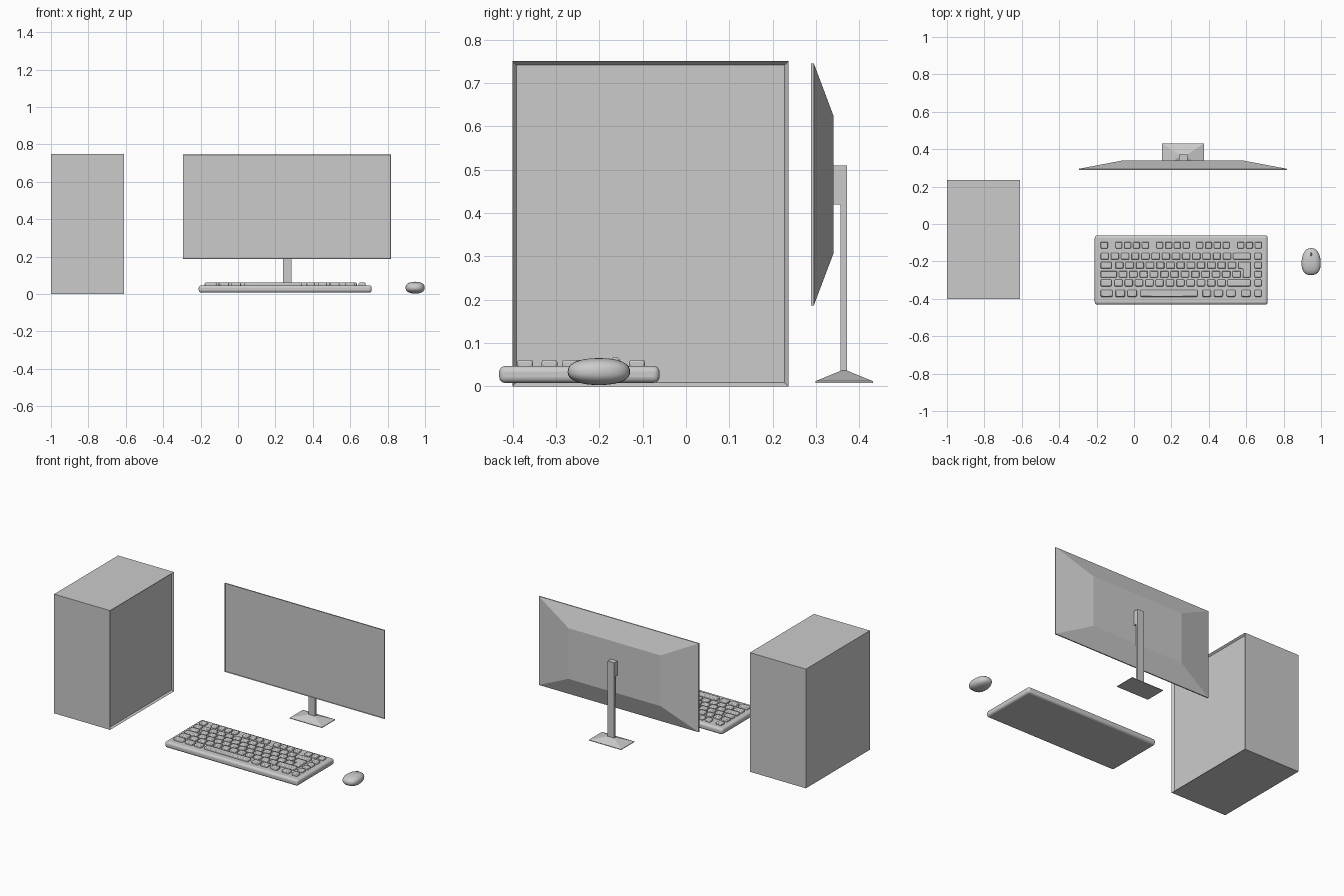
import bpy, bmesh, math
from mathutils import Vector

if "Cube" in bpy.data.objects:
    bpy.data.objects.remove(bpy.data.objects["Cube"])


def finish(bm, name, bevel=0, segs=3, smooth=False):
    bmesh.ops.recalc_face_normals(bm, faces=bm.faces)
    me = bpy.data.meshes.new(name)
    bm.to_mesh(me)
    bm.free()
    ob = bpy.data.objects.new(name, me)
    bpy.context.collection.objects.link(ob)
    bpy.ops.object.select_all(action='DESELECT')
    bpy.context.view_layer.objects.active = ob
    ob.select_set(True)
    if bevel:
        m = ob.modifiers.new("Bevel", 'BEVEL')
        m.width, m.segments, m.limit_method = bevel, segs, 'ANGLE'
    if smooth:
        bpy.ops.object.shade_smooth_by_angle(angle=math.radians(40))
    return ob


def box(bm, x0, x1, y0, y1, z0, z1):
    vs = bmesh.ops.create_cube(bm, size=1)['verts']
    for v in vs:
        v.co = (x1 if v.co.x > 0 else x0, y1 if v.co.y > 0 else y0, z1 if v.co.z > 0 else z0)
    return vs


def recess(bm, direction, rim, depth):
    bm.normal_update()
    d = Vector(direction)
    f = max(bm.faces, key=lambda f: f.normal.dot(d))
    bmesh.ops.inset_region(bm, faces=[f], thickness=rim)
    for v in f.verts:
        v.co -= d * depth


def skin(bm, loops):
    # joins a stack of matching closed loops and caps both ends
    rings = [[bm.verts.new(p) for p in lp] for lp in loops]
    for a, b in zip(rings, rings[1:]):
        n = len(a)
        for i in range(n):
            bm.faces.new((a[i], a[(i + 1) % n], b[(i + 1) % n], b[i]))
    bm.faces.new(rings[0])
    bm.faces.new(rings[-1])


# Tower with a recessed side panel
bm = bmesh.new()
box(bm, -1.0, -0.61, -0.4, 0.236, 0, 0.75)
recess(bm, (1, 0, 0), 0.012, 0.012)
finish(bm, "computer_case")

# Monitor: thin front slab tapering to a smaller back
def xz_rect(x0, x1, z0, z1, y):
    return [(x0, y, z0), (x1, y, z0), (x1, y, z1), (x0, y, z1)]

bm = bmesh.new()
skin(bm, [xz_rect(-0.295, 0.818, 0.187, 0.745, 0.288),
          xz_rect(-0.295, 0.818, 0.187, 0.745, 0.295),
          xz_rect(-0.06, 0.58, 0.306, 0.625, 0.340)])
bmesh.ops.recalc_face_normals(bm, faces=bm.faces)
recess(bm, (0, -1, 0), 0.003, 0.006)
finish(bm, "monitor")

# Stand: flared foot running into the column, plus mounting block
def xy_rect(x0, x1, y0, y1, z):
    return [(x0, y0, z), (x1, y0, z), (x1, y1, z), (x0, y1, z)]

bm = bmesh.new()
skin(bm, [xy_rect(0.15, 0.375, 0.299, 0.431, 0.008),
          xy_rect(0.15, 0.375, 0.299, 0.431, 0.012),
          xy_rect(0.24, 0.285, 0.357, 0.372, 0.036),
          xy_rect(0.24, 0.285, 0.357, 0.372, 0.51)])
finish(bm, "monitor_stand")
bm = bmesh.new()
box(bm, 0.24, 0.285, 0.338, 0.358, 0.42, 0.51)
finish(bm, "monitor_mount")

# Keyboard body
bm = bmesh.new()
box(bm, -0.21, 0.715, -0.431, -0.061, 0.008, 0.047)
finish(bm, "keyboard_body", 0.014, 4, True)

# Keys: each row lists (start, end, number of keys)
L, R, C = -0.178, 0.623, (0.645, 0.682, 1)
rows = [
    (-0.113, [(L, -0.14, 1), (-0.099, 0.078, 4), (0.12, 0.297, 4), (0.334, 0.51, 4), (0.553, 0.682, 3)]),
    (-0.173, [(L, 0.518, 13), (0.53, R, 1), C]),
    (-0.221, [(L, -0.12, 1), (-0.1, 0.545, 12), C]),
    (-0.268, [(L, -0.092, 1), (-0.08, 0.57, 12), C]),
    (-0.315, [(L, -0.12, 1), (-0.105, 0.49, 11), (0.50, R, 1), C]),
    (-0.371, [(L, -0.115, 1), (-0.1, -0.047, 1), (-0.035, 0.015, 1), (0.035, 0.34, 1),
              (0.365, 0.412, 1), (0.427, 0.475, 1), (0.495, 0.542, 1), (0.575, R, 1), C]),
]
GAP, HALF, TOP = 0.012, 0.018, 0.061
bm = bmesh.new()
for y, groups in rows:
    for a, b, n in groups:
        w = (b - a - GAP * (n - 1)) / n
        for i in range(n):
            x = a + i * (w + GAP)
            box(bm, x, x + w, y - HALF, y + HALF, 0.042, TOP)
# Stepped enter key
step = [(0.558, -0.203), (0.558, -0.239), (0.582, -0.239), (0.582, -0.286), (R, -0.286), (R, -0.203)]
skin(bm, [[(x, y, z) for x, y in step] for z in (0.042, TOP)])
finish(bm, "keyboard_keys", 0.005, 2, True)

# Mouse: squarish ellipsoid, wider at the palm end
def soft(t, p):
    return math.copysign(abs(t) ** p, t)

bm = bmesh.new()
bmesh.ops.create_uvsphere(bm, u_segments=32, v_segments=20, radius=1)
for v in bm.verts:
    x, y, z = v.co
    v.co = (0.947 + 0.051 * soft(x, 0.8) * (1 - 0.1 * y), -0.201 + 0.072 * soft(y, 0.9),
            0.034 + 0.031 * soft(z, 0.85))
finish(bm, "mouse_body", smooth=True)

# Scroll wheel
bm = bmesh.new()
bmesh.ops.create_uvsphere(bm, u_segments=16, v_segments=10, radius=1)
for v in bm.verts:
    v.co = (0.947 + 0.005 * v.co.x, -0.163 + 0.011 * v.co.y, 0.057 + 0.011 * v.co.z)
finish(bm, "mouse_wheel", smooth=True)
